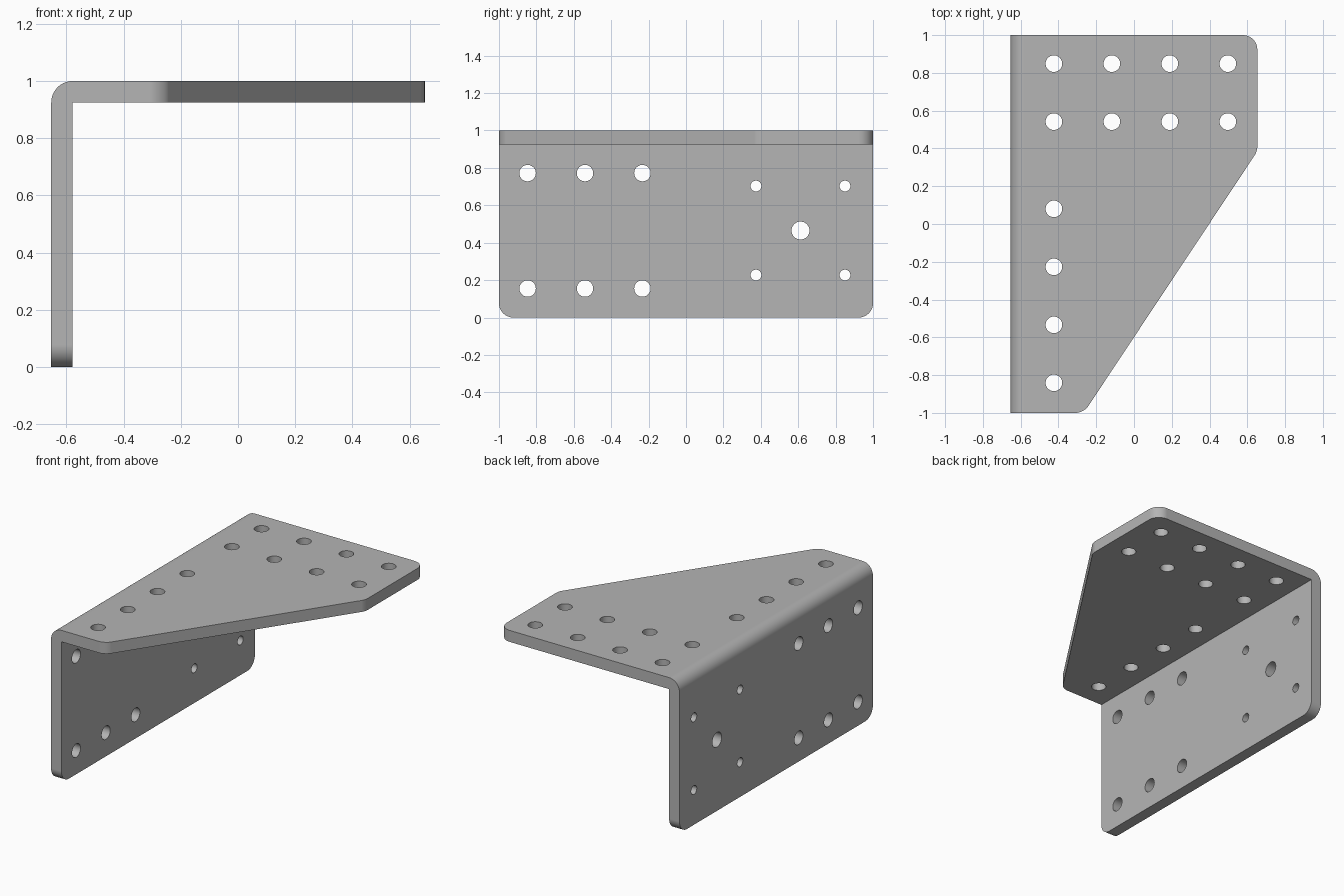
import bpy, bmesh, math
from mathutils import Vector, Matrix

cube = bpy.data.objects.get("Cube")
if cube:
    bpy.data.objects.remove(cube, do_unlink=True)

HALF = 0.653      # half width in x
THICK = 0.075     # sheet thickness
RADIUS = 0.077    # corner radius

steel = bpy.data.materials.new("grey steel")
steel.use_nodes = True
colour = (0.46, 0.46, 0.46, 1)
steel.diffuse_color = colour
steel.node_tree.nodes["Principled BSDF"].inputs["Base Color"].default_value = colour


def make_object(name, bm):
    bmesh.ops.recalc_face_normals(bm, faces=bm.faces)
    mesh = bpy.data.meshes.new(name)
    bm.to_mesh(mesh)
    bm.free()
    mesh.materials.append(steel)
    obj = bpy.data.objects.new(name, mesh)
    bpy.context.collection.objects.link(obj)
    return obj


def round_edge(bm, middle, radius):
    """Fillet the edge whose midpoint is nearest to the given point."""
    target = Vector(middle)
    edge = min(bm.edges, key=lambda e: ((e.verts[0].co + e.verts[1].co) / 2 - target).length)
    offset = radius * math.tan(edge.calc_face_angle() / 2)
    bmesh.ops.bevel(bm, geom=[edge], offset=offset, offset_type='OFFSET',
                    segments=10, profile=0.5, affect='EDGES')


# Angle section extruded from front to back
bm = bmesh.new()
inner = -HALF + THICK
section = [(-HALF, 0), (inner, 0), (inner, 1 - THICK),
           (HALF, 1 - THICK), (HALF, 1), (-HALF, 1)]
face = bm.faces.new([bm.verts.new((x, -1, z)) for x, z in section])
extruded = bmesh.ops.extrude_face_region(bm, geom=[face])
bmesh.ops.translate(bm, vec=(0, 2, 0),
                    verts=[g for g in extruded["geom"] if isinstance(g, bmesh.types.BMVert)])
bmesh.ops.recalc_face_normals(bm, faces=bm.faces)

# Diagonal cut across the top flange
start, end = Vector((-0.266, -1, 0)), Vector((HALF, 0.385, 0))
along = end - start
cut = bmesh.ops.bisect_plane(bm, geom=bm.verts[:] + bm.edges[:] + bm.faces[:],
                             plane_co=start, plane_no=(along.y, -along.x, 0),
                             clear_outer=True)
bmesh.ops.holes_fill(bm, edges=[e for e in bm.edges if e.is_boundary])
bmesh.ops.recalc_face_normals(bm, faces=bm.faces)

# Rounded flange corners and outer bend
mid_z, mid_x = 1 - THICK / 2, -HALF + THICK / 2
for x, y in ((HALF, 1), (end.x, end.y), (start.x, start.y)):
    round_edge(bm, (x, y, mid_z), RADIUS)
for y in (-1, 1):
    round_edge(bm, (mid_x, y, 0), RADIUS)
round_edge(bm, (-HALF, 0, 1), THICK)
bracket = make_object("angle_bracket", bm)

# Hole cutters
bm = bmesh.new()


def drill(location, radius, axis):
    turn = Matrix.Rotation(math.pi / 2, 4, 'Y') if axis == 'X' else Matrix.Identity(4)
    bmesh.ops.create_cone(bm, cap_ends=True, segments=32, radius1=radius, radius2=radius,
                          depth=0.2, matrix=Matrix.Translation(location) @ turn)


PITCH = 0.307
for i in range(4):
    for y in (0.849, 0.542):
        drill((-0.424 + i * PITCH, y, mid_z), 0.044, 'Z')
    drill((-0.424, 0.08 - i * PITCH, mid_z), 0.044, 'Z')
for z in (0.155, 0.772):
    for i in range(3):
        drill((mid_x, -0.847 + i * PITCH, z), 0.044, 'X')
for y in (0.374, 0.85):
    for z in (0.227, 0.703):
        drill((mid_x, y, z), 0.029, 'X')
drill((mid_x, 0.612, 0.465), 0.048, 'X')
cutter = make_object("hole_cutter", bm)
cutter.hide_render = True

# Drill the holes, then smooth the curved faces
boolean = bracket.modifiers.new("holes", 'BOOLEAN')
boolean.operation = 'DIFFERENCE'
boolean.solver = 'EXACT'
boolean.object = cutter
for obj in bpy.context.selected_objects:
    obj.select_set(False)
bpy.context.view_layer.objects.active = bracket
bracket.select_set(True)
bpy.ops.object.modifier_apply(modifier=boolean.name)
bpy.data.objects.remove(cutter, do_unlink=True)
bpy.ops.object.shade_smooth_by_angle(angle=math.radians(30))
weighted = bracket.modifiers.new("flat face normals", 'WEIGHTED_NORMAL')
weighted.keep_sharp = True
